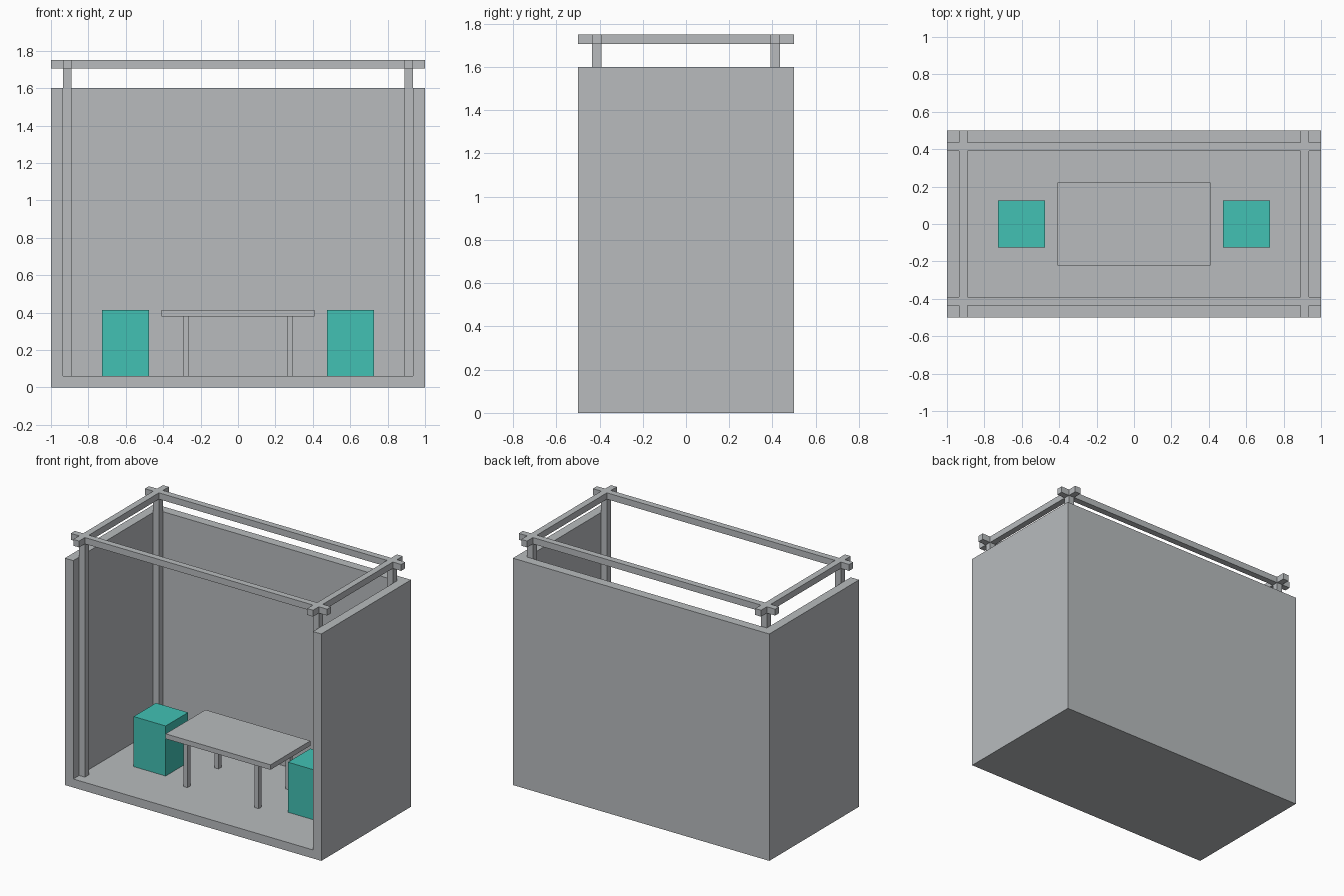
import bpy

cube = bpy.data.objects.get("Cube")
if cube:
    bpy.data.objects.remove(cube, do_unlink=True)


def material(name, color):
    mat = bpy.data.materials.new(name)
    mat.use_nodes = True
    mat.diffuse_color = color
    mat.node_tree.nodes["Principled BSDF"].inputs["Base Color"].default_value = color
    return mat


GREY = material("light grey", (0.48, 0.50, 0.515, 1))
TEAL = material("teal", (0.054, 0.533, 0.456, 1))


def box(name, low, high, mat=GREY):
    """Axis-aligned box between two corners."""
    centre = [(a + b) / 2 for a, b in zip(low, high)]
    bpy.ops.mesh.primitive_cube_add(size=1, location=centre)
    ob = bpy.context.object
    ob.name = ob.data.name = name
    ob.scale = [b - a for a, b in zip(low, high)]
    bpy.ops.object.transform_apply(location=False, rotation=False, scale=True)
    ob.data.materials.append(mat)
    return ob


def combine(base, tool, operation):
    """Apply a boolean and remove the tool object."""
    mod = base.modifiers.new("cut", 'BOOLEAN')
    mod.operation, mod.solver, mod.object = operation, 'EXACT', tool
    bpy.context.view_layer.objects.active = base
    bpy.ops.object.modifier_apply(modifier=mod.name)
    bpy.data.objects.remove(tool, do_unlink=True)


HALF_X, HALF_Y, WALL_TOP = 1.0, 0.5, 1.6
WALL, FLOOR = 0.065, 0.06
BEAM, FRAME_TOP = 0.045, 1.75
SIDES = ((-1, "right"), (1, "left"))
ENDS = ((-1, "front"), (1, "back"))

# Booth shell: floor, back wall and two side walls, open at front and top
shell = box("booth_shell", (-HALF_X, -HALF_Y, 0), (HALF_X, HALF_Y, WALL_TOP))
cavity = box("cavity_cutter", (WALL - HALF_X, -HALF_Y - 0.2, FLOOR),
             (HALF_X - WALL, HALF_Y - WALL, WALL_TOP + 0.2))
combine(shell, cavity, 'DIFFERENCE')

# Beam frame: crossing rails on top of four corner posts
post_x = HALF_X - WALL - BEAM / 2
post_y = HALF_Y - WALL - BEAM / 2
h = BEAM / 2
rail_z = FRAME_TOP - BEAM
bars = []
for e, _ in ENDS:
    y = e * post_y
    bars.append(box("rail", (-HALF_X, y - h, rail_z), (HALF_X, y + h, FRAME_TOP)))
for s, _ in SIDES:
    x = s * post_x
    bars.append(box("rail", (x - h, -HALF_Y, rail_z), (x + h, HALF_Y, FRAME_TOP)))
    for e, _ in ENDS:
        y = e * post_y
        bars.append(box("post", (x - h, y - h, FLOOR), (x + h, y + h, FRAME_TOP)))
frame = bars[0]
frame.name = frame.data.name = "beam_frame"
for bar in bars[1:]:
    combine(frame, bar, 'UNION')

# Table
SEAT_TOP, TABLE_BASE, LEG = 0.413, 0.378, 0.016
box("table_top", (-0.409, -0.222, TABLE_BASE), (0.409, 0.222, SEAT_TOP))
for s, side in SIDES:
    for e, end in ENDS:
        x, y = s * 0.278, e * 0.173
        box(f"table_leg_{end}_{side}", (x - LEG, y - LEG, FLOOR),
            (x + LEG, y + LEG, TABLE_BASE))

# Block stools
for s, side in SIDES:
    x, r = s * 0.602, 0.125
    box(f"stool_{side}", (x - r, -r, FLOOR), (x + r, r, SEAT_TOP), TEAL)
